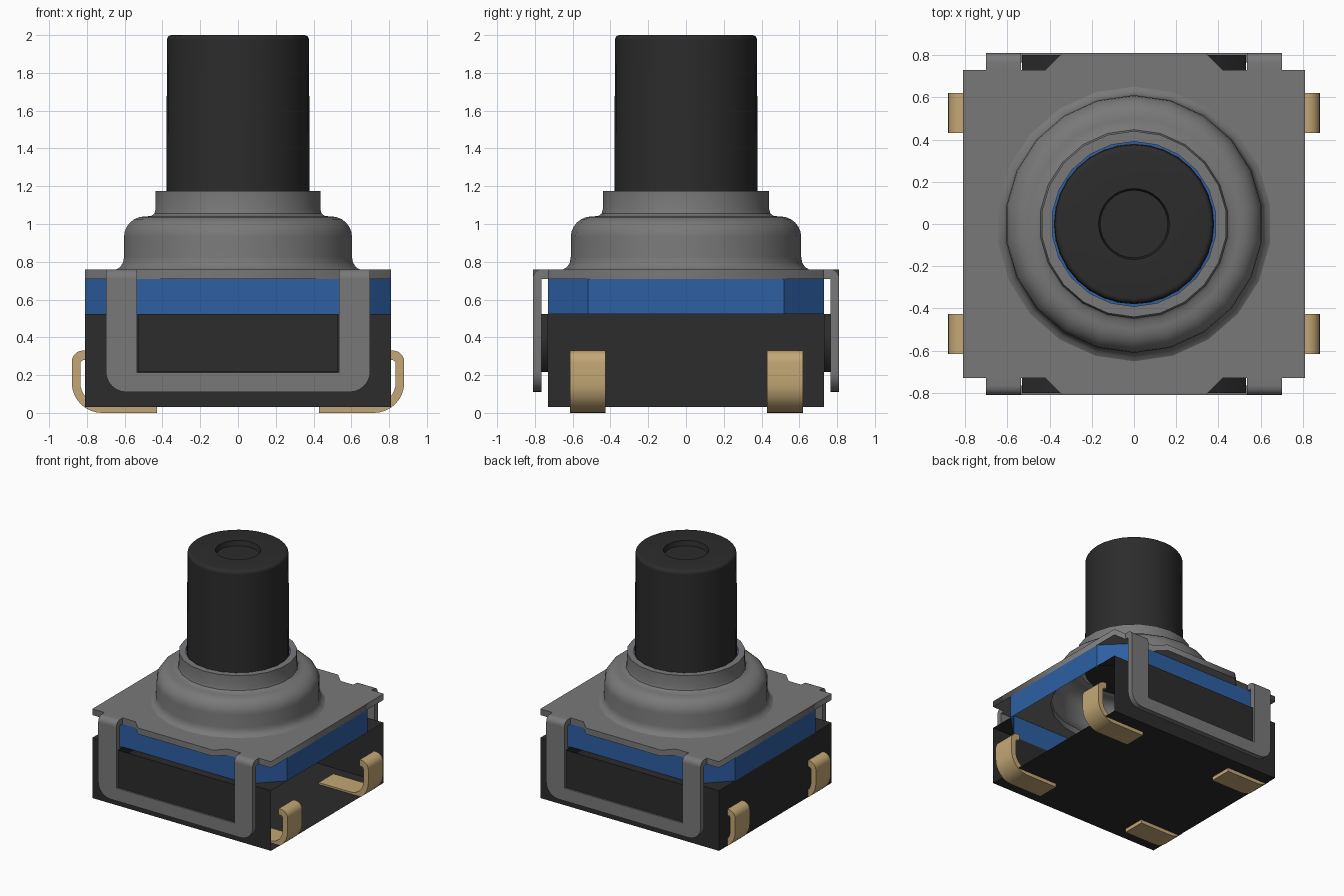
import bpy, bmesh
from math import sin, cos, pi, radians
from mathutils import Matrix

cube = bpy.data.objects.get("Cube")
if cube:
    bpy.data.objects.remove(cube, do_unlink=True)


def material(name, rgb, metallic=0.0):
    m = bpy.data.materials.new(name)
    m.use_nodes = True
    m.diffuse_color = (*rgb, 1)
    m.node_tree.nodes["Principled BSDF"].inputs["Base Color"].default_value = (*rgb, 1)
    return m


BLACK = material("black plastic", (0.025, 0.025, 0.025))
GREY = material("grey metal", (0.19, 0.19, 0.19))
BLUE = material("blue seal", (0.026, 0.115, 0.37))
TAN = material("tan contact", (0.55, 0.39, 0.18))

# Orientation of extruded profiles: drawn plane -> model axes
FLAT = Matrix.Identity(3)
ALONG_Y = Matrix(((1, 0, 0), (0, 0, -1), (0, 1, 0)))
ALONG_X = Matrix(((0, 0, 1), (1, 0, 0), (0, 1, 0)))


def add_object(name, mesh, mat, smooth=None):
    ob = bpy.data.objects.new(name, mesh)
    bpy.context.collection.objects.link(ob)
    mesh.materials.clear()
    mesh.materials.append(mat)
    if smooth:
        bpy.ops.object.select_all(action='DESELECT')
        ob.select_set(True)
        bpy.context.view_layer.objects.active = ob
        bpy.ops.object.shade_smooth_by_angle(angle=radians(smooth))
    return ob


def arc(cx, cy, r, start, end, steps=6):
    angles = [radians(start + (end - start) * i / steps) for i in range(steps + 1)]
    return [(cx + r * cos(a), cy + r * sin(a)) for a in angles]


def extrude(name, loops, thickness, mat, axes=FLAT, at=(0, 0, 0), smooth=None):
    """Filled outline (further loops are holes), extruded about its middle."""
    cu = bpy.data.curves.new(name + " outline", 'CURVE')
    cu.dimensions, cu.fill_mode, cu.extrude = '2D', 'BOTH', thickness / 2
    for pts in loops:
        sp = cu.splines.new('POLY')
        sp.points.add(len(pts) - 1)
        for p, (a, b) in zip(sp.points, pts):
            p.co = (a, b, 0, 1)
        sp.use_cyclic_u = True
    tmp = bpy.data.objects.new("outline", cu)
    mesh = bpy.data.meshes.new_from_object(tmp)
    bpy.data.objects.remove(tmp)
    bpy.data.curves.remove(cu)
    mesh.transform(Matrix.Translation(at) @ axes.to_4x4())
    bm = bmesh.new()
    bm.from_mesh(mesh)
    bmesh.ops.remove_doubles(bm, verts=bm.verts, dist=0.0001)
    bmesh.ops.recalc_face_normals(bm, faces=bm.faces)
    bm.to_mesh(mesh)
    bm.free()
    return add_object(name, mesh, mat, smooth)


def lathe(name, profile, segs, mat, smooth=35):
    bm = bmesh.new()
    rings = []
    for r, z in profile:
        if r == 0:
            rings.append([bm.verts.new((0, 0, z))] * segs)
        else:
            rings.append([bm.verts.new((r * sin(2 * pi * i / segs), r * cos(2 * pi * i / segs), z))
                          for i in range(segs)])
    for lo, hi in zip(rings, rings[1:]):
        for i in range(segs):
            j = (i + 1) % segs
            corners = list(dict.fromkeys((lo[i], lo[j], hi[j], hi[i])))
            bm.faces.new(corners)
    bmesh.ops.recalc_face_normals(bm, faces=bm.faces)
    mesh = bpy.data.meshes.new(name)
    bm.to_mesh(mesh)
    bm.free()
    return add_object(name, mesh, mat, smooth)


def sheet(name, faces, mat):
    bm = bmesh.new()
    for f in faces:
        bm.faces.new([bm.verts.new(p) for p in f])
    bmesh.ops.remove_doubles(bm, verts=bm.verts, dist=0.0001)
    mesh = bpy.data.meshes.new(name)
    bm.to_mesh(mesh)
    bm.free()
    return add_object(name, mesh, mat)


HX, HY, CUT = 0.81, 0.73, 0.21
BASE, RIM, SEAL = 0.03, 0.523, 0.71

# Base tray: floor, three walls, corner shelves; the +x side is open
box = [(HX, -HY), (-HX, -HY), (-HX, HY), (HX, HY)]
tray = [[(x, y, BASE) for x, y in box]]
for (ax, ay), (bx, by) in zip(box, box[1:]):
    tray.append([(ax, ay, BASE), (ax, ay, RIM), (bx, by, RIM), (bx, by, BASE)])
for x, y in box:
    sx, sy = (1 if x > 0 else -1), (1 if y > 0 else -1)
    shelf = [(x, y, RIM), (x - sx * CUT, y, RIM), (x, y - sy * CUT, RIM)]
    tray.append(shelf if sx * sy < 0 else shelf[::-1])
sheet("base_tray", tray, BLACK)

# Blue seal: band with cut corners
band = [(HX, CUT - HY), (HX, HY - CUT), (HX - CUT, HY), (CUT - HX, HY),
        (-HX, HY - CUT), (-HX, CUT - HY), (CUT - HX, -HY), (HX - CUT, -HY)]
sheet("seal_band", [[(*a, RIM), (*b, RIM), (*b, SEAL), (*a, SEAL)]
                    for a, b in zip(band, band[1:] + band[:1])], BLUE)

# Cover plate with a tapered tongue at front and back, open under the dome
half = [(-HX, -HY), (-0.42, -HY), (-0.34, -0.81), (0.34, -0.81), (0.42, -HY), (HX, -HY)]
opening = arc(0, 0, 0.645, 90, 450 - 360 / 22, 21)
extrude("cover_plate", [half + [(-x, -y) for x, y in half], opening],
        0.05, GREY, at=(0, 0, 0.735))

# Clips at front and back
u_shape = ([(-0.70, 0.715)] + arc(-0.59, 0.22, 0.11, 180, 270) + arc(0.59, 0.22, 0.11, 270, 360)
           + [(0.70, 0.715), (0.535, 0.715), (0.535, 0.215), (-0.535, 0.215), (-0.535, 0.715)])
for side, label in ((-1, "front"), (1, "back")):
    extrude(label + "_clip", [u_shape], 0.045, GREY, ALONG_Y, (0, side * 0.7875, 0), 30)
    bend = [(HY - 0.01, 0.71), (HY - 0.01, 0.76)] + arc(0.765, 0.715, 0.045, 90, 0) + [(0.765, 0.71)]
    for x in (-0.6175, 0.6175):
        extrude(label + "_clip_bend", [[(side * y, z) for y, z in bend]],
                0.165, GREY, ALONG_X, (x, 0, 0), 30)
    # Raised block filling the clip
    block = [(-0.53, 0.217), (0.53, 0.217), (0.53, RIM), (-0.53, RIM)]
    extrude(label + "_block", [block], 0.07, BLACK, ALONG_Y, (0, side * 0.765, 0))

# Four wrapped contacts
lead = ([(0.43, 0)] + arc(0.72, 0.16, 0.16, 270, 360, 8) + arc(0.82, 0.27, 0.06, 0, 90)
        + [(0.80, 0.33), (0.80, 0.28)] + arc(0.815, 0.26, 0.02, 90, 0, 4)
        + arc(0.72, 0.16, 0.115, 0, -90, 8) + [(0.43, 0.045)])
for sx, side in ((-1, "right"), (1, "left")):
    for y, end in ((-0.52, "front"), (0.525, "back")):
        extrude(f"{end}_{side}_contact", [[(sx * x, z) for x, z in lead]],
                0.19, TAN, ALONG_Y, (0, y, 0), 40)

# Domed housing with a collar
dome = ([(0.65, 0.76), (0.63, 0.772), (0.615, 0.795), (0.61, 0.825)]
        + arc(0.50, 0.93, 0.11, 0, 90) + [(0.465, 1.042), (0.447, 1.055), (0.44, 1.08),
                                          (0.44, 1.175), (0.39, 1.175), (0.39, 1.06)])
lathe("domed_housing", dome, 22, GREY)
lathe("seal_lip", [(0.37, 1.15), (0.395, 1.15)], 22, BLUE)

# Plunger with a shallow recess on top
plunger = ([(0, 1.0), (0.38, 1.0), (0.376, 1.97)] + arc(0.351, 1.975, 0.025, 0, 90, 4)
           + [(0.168, 2.0), (0.16, 1.96), (0, 1.96)])
lathe("plunger", plunger, 32, BLACK)
